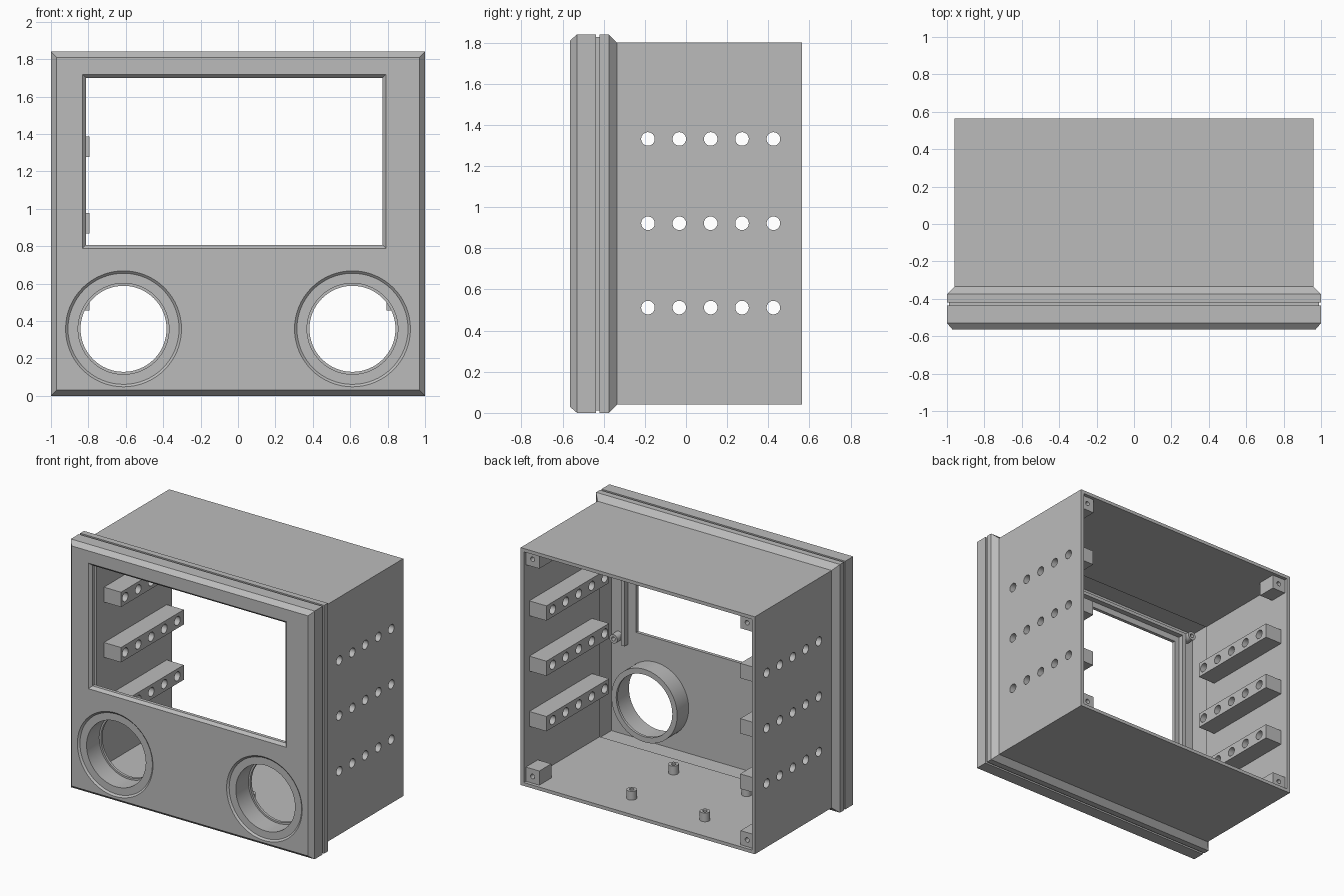
import bpy, bmesh, math
from mathutils import Matrix, Vector

if "Cube" in bpy.data.objects:
    bpy.data.objects.remove(bpy.data.objects["Cube"], do_unlink=True)

HEIGHT = 1.84
grey = bpy.data.materials.new("plain grey")
grey.use_nodes = True
grey.diffuse_color = (0.5, 0.5, 0.5, 1)
grey.node_tree.nodes["Principled BSDF"].inputs["Base Color"].default_value = (0.5, 0.5, 0.5, 1)


def finish(bm, name):
    bmesh.ops.recalc_face_normals(bm, faces=bm.faces)
    mesh = bpy.data.meshes.new(name)
    bm.to_mesh(mesh)
    bm.free()
    mesh.materials.append(grey)
    obj = bpy.data.objects.new(name, mesh)
    bpy.context.collection.objects.link(obj)
    return obj


def activate(obj):
    bpy.ops.object.select_all(action='DESELECT')
    obj.select_set(True)
    bpy.context.view_layer.objects.active = obj


def loft(bm, rings, closed=False):
    """Skin equal rings of points; cap the ends unless closed."""
    loops = [[bm.verts.new(p) for p in ring] for ring in rings]
    pairs = list(zip(loops, loops[1:])) + ([(loops[-1], loops[0])] if closed else [])
    for a, b in pairs:
        for i in range(len(a)):
            j = (i + 1) % len(a)
            bm.faces.new((a[i], a[j], b[j], b[i]))
    if not closed:
        bm.faces.new(loops[0])
        bm.faces.new(loops[-1])


def rect(y, x0, x1, z0, z1):
    return [(x0, y, z0), (x1, y, z0), (x1, y, z1), (x0, y, z1)]


def circle(y, r, x, z, n=64):
    return [(x + r * math.cos(2 * math.pi * i / n), y, z + r * math.sin(2 * math.pi * i / n))
            for i in range(n)]


def box(bm, x0, x1, y0, y1, z0, z1):
    loft(bm, [rect(y0, x0, x1, z0, z1), rect(y1, x0, x1, z0, z1)])


def rod(bm, centre, axis, radius, length, n=32):
    turn = Vector((0, 0, 1)).rotation_difference(Vector(axis)).to_matrix().to_4x4()
    bmesh.ops.create_cone(bm, cap_ends=True, segments=n, radius1=radius, radius2=radius,
                          depth=length, matrix=Matrix.Translation(centre) @ turn)


def cut(obj, *cutters):
    for cutter in cutters:
        mod = obj.modifiers.new("cut", 'BOOLEAN')
        mod.operation = 'DIFFERENCE'
        mod.solver = 'EXACT'
        mod.object = cutter
        activate(obj)
        bpy.ops.object.modifier_apply(modifier=mod.name)


parts = []

# Hollow case: flared and grooved front frame running into a thin-walled box
profile = [(-.565, .03), (-.53, 0), (-.437, 0), (-.437, .012), (-.42, .012), (-.42, 0),
           (-.375, 0), (-.335, .04), (.565, .04), (.565, .065), (-.325, .065),
           (-.365, .025), (-.52, .025)]
bm = bmesh.new()
loft(bm, [rect(y, i - 1, 1 - i, i, HEIGHT - i) for y, i in profile])
case = finish(bm, "case")
parts.append(case)

# Screen window cutter with bevelled front edge
bm = bmesh.new()
loft(bm, [rect(y, -.812 - g, .773 + g, .807 - g, 1.7 + g)
          for y, g in ((-.6, .019), (-.565, .019), (-.545, 0), (-.45, 0))])
window_cutter = finish(bm, "window_cutter")

# Port cutters with a shallow front recess
PORTS = [(-.612, .358), (.612, .358)]
bm = bmesh.new()
for x, z in PORTS:
    loft(bm, [circle(y, r, x, z) for y, r in
              ((-.6, .31), (-.565, .31), (-.553, .297), (-.553, .255), (-.45, .255))])
port_cutter = finish(bm, "port_cutter")

# Rows of vent holes through both sides
ROWS = [.512, .922, 1.332]
bm = bmesh.new()
for z in ROWS:
    for k in range(5):
        rod(bm, (0, -.185 + k * .1525, z), (1, 0, 0), .033, 2.4)
vent_cutter = finish(bm, "vent_cutter")
cut(case, window_cutter, port_cutter, vent_cutter)

# Side rails
bm = bmesh.new()
for s in (-1, 1):
    for z in ROWS:
        x0, x1 = sorted((s * .795, s * .94))
        box(bm, x0, x1, -.235, .5, z - .055, z + .055)
rails = finish(bm, "side_rails")
cut(rails, vent_cutter)
parts.append(rails)

# Port tubes with an inner lip at the rear
for (x, z), side in zip(PORTS, ("right", "left")):
    bm = bmesh.new()
    loft(bm, [circle(y, r, x, z) for y, r in
              ((-.553, .256), (-.52, .256), (-.52, .27), (-.385, .27),
               (-.385, .23), (-.405, .23), (-.405, .243), (-.553, .243))], closed=True)
    parts.append(finish(bm, side + "_port_tube"))

# Corner screw blocks for the rear cover
bm = bmesh.new()
holes = bmesh.new()
for s in (-1, 1):
    for z in (.115, HEIGHT - .115):
        x0, x1 = sorted((s * .825, s * .94))
        box(bm, x0, x1, .4, .54, z - .055, z + .055)
        rod(holes, (s * .88, .52, z), (0, 1, 0), .017, .14, 20)
blocks = finish(bm, "corner_blocks")
block_cutter = finish(holes, "block_cutter")
cut(blocks, block_cutter)
parts.append(blocks)

# Floor standoffs and screen bosses, each with a screw hole
bm = bmesh.new()
holes = bmesh.new()
for x in (-.4, .2):
    for y in (-.14, .35):
        rod(bm, (x, y, .095), (0, 0, 1), .035, .07)
        rod(holes, (x, y, .12), (0, 0, 1), .016, .06, 20)
for x in (-.915, .915):
    for z in (.745, 1.755):
        rod(bm, (x, -.49, z), (0, 1, 0), .033, .07)
        rod(holes, (x, -.46, z), (0, 1, 0), .015, .06, 20)
standoffs = finish(bm, "standoffs")
boss_cutter = finish(holes, "boss_cutter")
cut(standoffs, boss_cutter)
parts.append(standoffs)

# Thin ribs holding the screen behind the window
bm = bmesh.new()
box(bm, -.88, -.85, -.525, -.48, .7, 1.77)
box(bm, .84, .87, -.525, -.48, .7, 1.77)
box(bm, -.85, .84, -.525, -.48, 1.745, 1.77)
parts.append(finish(bm, "screen_ribs"))

for cutter in (window_cutter, port_cutter, vent_cutter, block_cutter, boss_cutter):
    bpy.data.objects.remove(cutter, do_unlink=True)
for obj in parts:
    activate(obj)
    bpy.ops.object.shade_smooth_by_angle(angle=math.radians(30))
